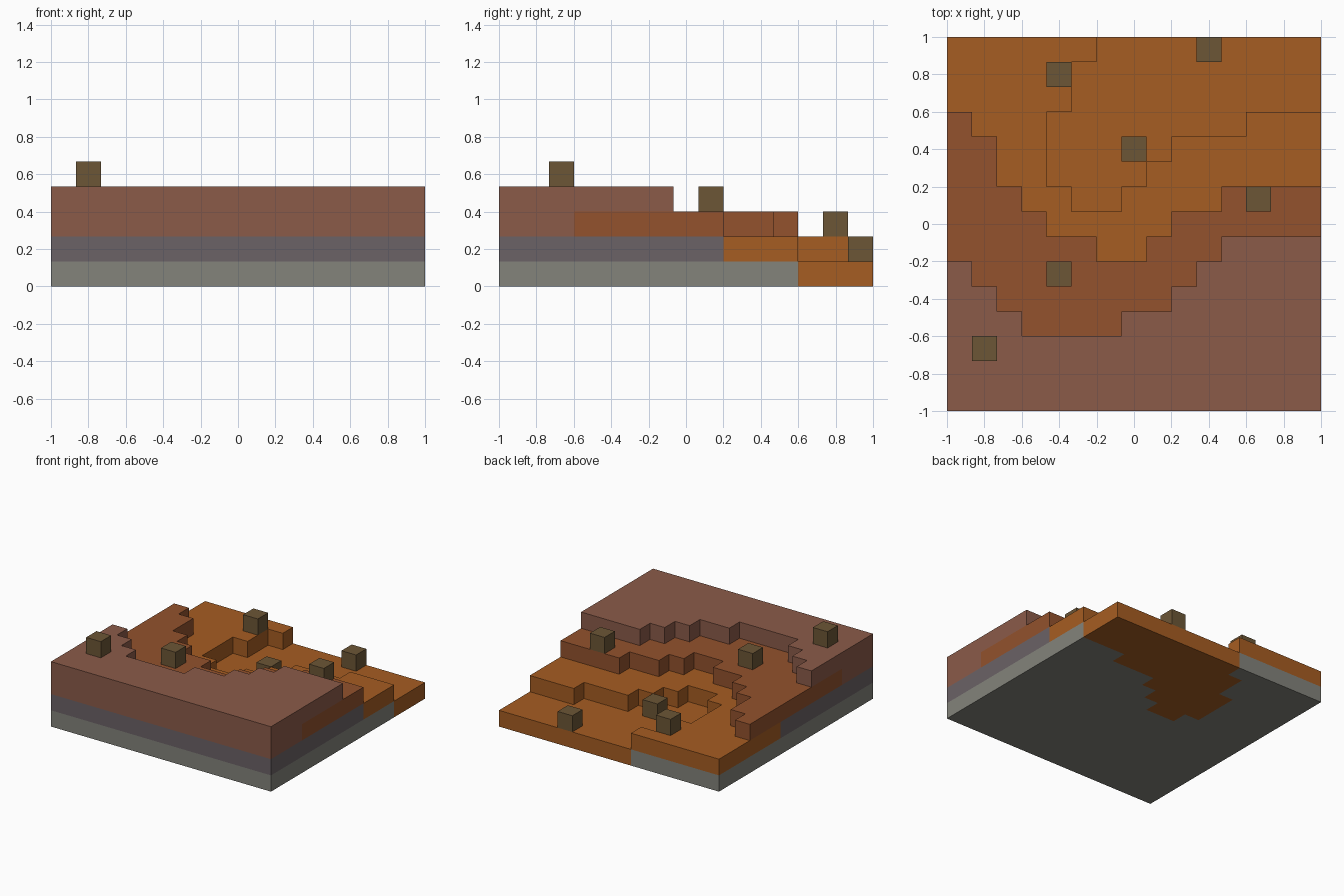
import bpy
import bmesh
import math

if "Cube" in bpy.data.objects:
    bpy.data.objects.remove(bpy.data.objects["Cube"], do_unlink=True)

N = 15          # cells per side
U = 2 / N       # cell size


def material(name, rgb):
    linear = [((c / 255 + 0.055) / 1.055) ** 2.4 for c in rgb] + [1]
    mat = bpy.data.materials.new(name)
    mat.use_nodes = True
    mat.diffuse_color = linear
    shader = mat.node_tree.nodes["Principled BSDF"]
    shader.inputs["Base Color"].default_value = linear
    shader.inputs["Roughness"].default_value = 0.9
    return mat


STONE, SLATE, ORANGE, RUST, BRICK = range(5)
strata = [
    material("grey stone", (131, 131, 123)),
    material("purple slate", (107, 98, 102)),
    material("orange sand", (166, 93, 34)),
    material("rust clay", (147, 82, 45)),
    material("brick clay", (139, 91, 73)),
]
rock_mat = material("brown rock", (108, 86, 54))

# Row at which each terrace steps down, per column from -x to +x
top_edge = [6, 5, 4, 3, 3, 3, 3, 4, 4, 5, 6, 7, 7, 7, 7]
mid_edge = [12, 11, 9, 8, 7, 7, 6, 6, 7, 8, 8, 9, 9, 9, 9]
low_edge = [15, 15, 15, 15, 9, 8, 8, 9, 10, 11, 11, 11, 12, 12, 12]
back_ledge = {4: 12, 5: 14}   # low terrace resumes behind the pit


def height(i, j):
    if not (0 <= i < N and 0 <= j < N):
        return 0
    steps = (j >= top_edge[i]) + (j >= mid_edge[i])
    in_pit = low_edge[i] <= j < back_ledge.get(i, N)
    return 4 - steps - in_pit


def stratum(i, j, k):
    """Colour of the block in column i, row j, layer k."""
    h = height(i, j)
    if k == 0:
        return ORANGE if h == 1 else STONE
    if k == 1:
        return ORANGE if h == 2 or j >= 9 else SLATE
    if k == 2:
        return RUST if h == 3 or j >= 3 else BRICK
    return BRICK


def build_terrain():
    bm = bmesh.new()
    verts = {}

    def quad(corners, mat):
        face = []
        for c in corners:
            if c not in verts:
                verts[c] = bm.verts.new((c[0] * U - 1, c[1] * U - 1, c[2] * U))
            face.append(verts[c])
        bm.faces.new(face).material_index = mat

    sides = [(1, 0), (0, 1), (-1, 0), (0, -1)]
    for i in range(N):
        for j in range(N):
            h = height(i, j)
            ring = [(i + 1, j), (i + 1, j + 1), (i, j + 1), (i, j)]
            quad([(x, y, h) for x, y in ring], stratum(i, j, h - 1))
            quad([(x, y, 0) for x, y in reversed(ring)], stratum(i, j, 0))
            # Exposed walls, one block high at a time
            for s, (dx, dy) in enumerate(sides):
                a, b = ring[s], ring[(s + 1) % 4]
                for k in range(height(i + dx, j + dy), h):
                    quad([(*a, k), (*b, k), (*b, k + 1), (*a, k + 1)],
                         stratum(i, j, k))

    # Merge flat areas of one colour
    bmesh.ops.dissolve_limit(bm, angle_limit=math.radians(1), verts=bm.verts,
                             edges=bm.edges, delimit={'MATERIAL'})
    mesh = bpy.data.meshes.new("terraced_ground")
    bm.to_mesh(mesh)
    bm.free()
    for mat in strata:
        mesh.materials.append(mat)
    obj = bpy.data.objects.new("terraced_ground", mesh)
    bpy.context.collection.objects.link(obj)


def add_rock(name, i, j):
    bpy.ops.mesh.primitive_cube_add(
        size=U, location=((i + 0.5) * U - 1, (j + 0.5) * U - 1,
                          (height(i, j) + 0.5) * U))
    rock = bpy.context.object
    rock.name = name
    rock.data.materials.append(rock_mat)


build_terrain()

# Loose rocks, one cell each, sitting on the terraces
for n, (i, j) in enumerate([(1, 2), (4, 5), (12, 8), (7, 10), (4, 13), (10, 14)]):
    add_rock(f"rock_{n + 1}", i, j)
